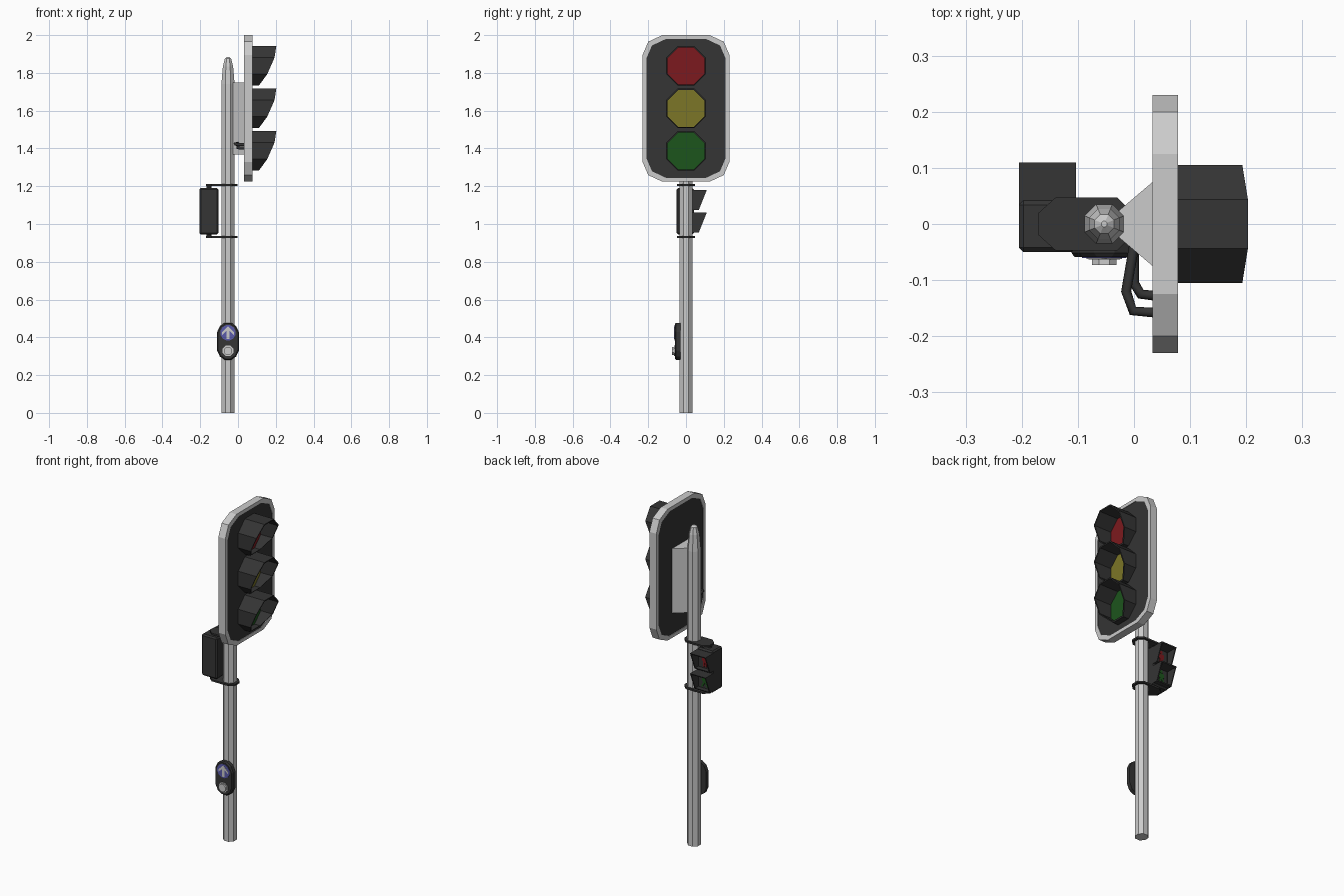
import bpy, bmesh, math
from mathutils import Vector

if "Cube" in bpy.data.objects:
    bpy.data.objects.remove(bpy.data.objects["Cube"])


def mat(name, r, g, b):
    m = bpy.data.materials.new(name)
    m.diffuse_color = (r, g, b, 1)
    m.use_nodes = True
    m.node_tree.nodes["Principled BSDF"].inputs["Base Color"].default_value = m.diffuse_color
    return m


DARK = mat("dark", 0.035, 0.035, 0.035)
RED = mat("red", 0.2, 0.01, 0.013)
YELLOW = mat("yellow", 0.2, 0.18, 0.02)
GREEN = mat("green", 0.012, 0.09, 0.012)
BLUE = mat("blue", 0.1, 0.1, 0.4)


def loft(name, rings, material=None, closed=False):
    """Skin a list of 3D rings; closed joins last ring to first, else both ends are capped."""
    bm = bmesh.new()
    vs = [[bm.verts.new(p) for p in r] for r in rings]
    n = len(vs[0])
    pairs = list(zip(vs, vs[1:])) + ([(vs[-1], vs[0])] if closed else [])
    for a, b in pairs:
        for i in range(n):
            j = (i + 1) % n
            bm.faces.new((a[i], a[j], b[j], b[i]))
    if not closed:
        bm.faces.new(vs[0])
        bm.faces.new(vs[-1])
    bmesh.ops.recalc_face_normals(bm, faces=bm.faces)
    me = bpy.data.meshes.new(name)
    bm.to_mesh(me)
    bm.free()
    ob = bpy.data.objects.new(name, me)
    bpy.context.collection.objects.link(ob)
    if material:
        me.materials.append(material)
    return ob


def place(axis, p, d):
    """2D point in the plane across an axis, at depth d along it."""
    return {"x": (d, p[0], p[1]), "y": (p[0], d, p[1]), "z": (p[0], p[1], d)}[axis]


def prism(name, pts, axis, lo, hi, material=None):
    return loft(name, [[place(axis, p, d) for p in pts] for d in (lo, hi)], material)


def ngon(r, n=8, cx=0, cz=0):
    """Flat-sided polygon, r measured to the flats."""
    R = r / math.cos(math.pi / n)
    return [(cx + R * math.cos((i + 0.5) * 2 * math.pi / n),
             cz + R * math.sin((i + 0.5) * 2 * math.pi / n)) for i in range(n)]


def rounded(w, h, cx=0, cz=0, c=((0, 0.105), (0.03, 0.035), (0.105, 0))):
    """Rectangle of half sizes w, h with faceted corners; c lists corner insets."""
    q = [(w - a, h - b) for a, b in c]
    pts = q + [(-x, z) for x, z in q[::-1]] + [(-x, -z) for x, z in q] + [(x, -z) for x, z in q[::-1]]
    return [(cx + x, cz + z) for x, z in pts]


def hood(name, outer, inner, axis, back, depth):
    """Open visor tube whose front edge is cut by depth(z)."""
    loft(name, [[place(axis, p, back) for p in outer],
                [place(axis, p, depth(p[1])) for p in outer],
                [place(axis, p, depth(p[1])) for p in inner],
                [place(axis, p, back) for p in inner]], DARK, closed=True)


# pole with domed tip
PX = -0.053
loft("pole", [[place("z", p, z) for p in ngon(r, 8, PX)] for r, z in
              ((0.035, 0), (0.035, 1.74), (0.027, 1.835), (0.017, 1.875), (0.005, 1.885))])

# main signal head: rim, panel and rear bracket
MZ, X0, X1 = 1.612, 0.033, 0.078
out, inn = rounded(0.23, 0.388, 0, MZ), rounded(0.21, 0.368, 0, MZ)
loft("signal_rim", [[place("x", p, d) for p in r] for r, d in
                    ((out, X0), (out, X1), (inn, X1), (inn, X0))], closed=True)
prism("signal_panel", inn, "x", X0 + 0.004, X1 - 0.003, DARK)
prism("mount_bracket", [(-0.035, -0.017), (0.038, -0.079), (0.038, 0.079), (-0.035, 0.017)],
      "z", 1.367, 1.748)

# three lamps with visors
for name, z, m in (("red", 1.837, RED), ("yellow", 1.612, YELLOW), ("green", 1.387, GREEN)):
    def cut(v, z=z):
        t = (v - z) / 0.105
        return 0.203 - 0.01 * (1 - t) / 0.59 if t > 0.4 else (
            0.193 - 0.038 * (0.41 - t) / 0.82 if t > -0.42 else 0.155 - 0.045 * (-0.41 - t) / 0.59)
    prism(name + "_lens", ngon(0.1, 8, 0, z), "x", 0.07, 0.08, m)
    hood(name + "_visor", ngon(0.105, 8, 0, z), ngon(0.098, 8, 0, z), "x", 0.072, cut)

# cables from bracket to head
for i, pts in enumerate((
        [(0.0, -0.04, 1.425), (-0.014, -0.12, 1.425), (-0.002, -0.155, 1.42), (0.04, -0.158, 1.42)],
        [(0.0, -0.04, 1.405), (0.0, -0.105, 1.405), (0.012, -0.125, 1.402), (0.04, -0.128, 1.402)])):
    cu = bpy.data.curves.new("cable", "CURVE")
    cu.dimensions = "3D"
    cu.bevel_depth = 0.009
    cu.bevel_resolution = 1
    cu.use_fill_caps = True
    sp = cu.splines.new("POLY")
    sp.points.add(len(pts) - 1)
    for p, co in zip(sp.points, pts):
        p.co = (*co, 1)
    cu.materials.append(DARK)
    bpy.context.collection.objects.link(bpy.data.objects.new(f"cable_{i + 1}", cu))

# pedestrian signal box
BX = -0.154
box = prism("pedestrian_box", [(BX - 0.051, -0.05), (BX + 0.051, -0.05),
                               (BX + 0.051, 0.042), (BX - 0.051, 0.042)], "z", 0.945, 1.19, DARK)
bv = box.modifiers.new("bevel", "BEVEL")
bv.width = 0.008
bv.segments = 1

# pedestrian visors and lit figures
for name, z, m in (("stop", 1.127, RED), ("walk", 1.008, GREEN)):
    def rect(a, b):
        return [(BX + sx * a, z + sz * b) for sx, sz in ((-1, -1), (1, -1), (1, 1), (-1, 1))]
    hood(name + "_visor", rect(0.051, 0.053), rect(0.045, 0.047), "y", 0.035,
         lambda v: 0.11 - (0.053 - (v - z)) * 0.4)
    prism(name + "_figure_head", ngon(0.009, 6, BX, z + 0.031), "y", 0.04, 0.045, m)
    half = [(0.016, 0.02), (0.018, -0.006), (0.01, -0.008), (0.012, -0.04), (0.004, -0.04)]
    if name == "walk":
        half[3:] = [(0.024, -0.04), (0.014, -0.04)]
    body = half + [(0, -0.015)] + [(-x, v) for x, v in half[::-1]]
    prism(name + "_figure_body", [(BX + x, z + v) for x, v in body], "y", 0.04, 0.045, m)

# clamps holding the box to the pole
plate = [(-0.17, -0.02), (-0.14, -0.047), (-0.03, -0.047), (-0.003, -0.02),
         (-0.003, 0.02), (-0.03, 0.047), (-0.14, 0.047), (-0.17, 0.02)]
for name, z, s in (("upper", 1.206, -1), ("lower", 0.931, 1)):
    prism(name + "_clamp", plate, "z", z - 0.005, z + 0.005, DARK)
    prism(name + "_clamp_stud", ngon(0.013, 8, BX), "z", *sorted((z, z + s * 0.022)), DARK)

# push button housing with chamfered front
CORNER = ((0, 0.05), (0.015, 0.017), (0.04, 0))
loft("button_housing", [[place("y", p, d) for p in rounded(w, h, PX, 0.379, CORNER)] for w, h, d in
                        ((0.058, 0.098, -0.03), (0.058, 0.098, -0.052), (0.053, 0.093, -0.059))], DARK)
prism("arrow_disc", ngon(0.04, 12, PX, 0.424), "y", -0.061, -0.055, BLUE)
arrow = [(0, 0.034), (0.032, 0.002), (0.032, -0.012), (0.008, 0.01), (0.008, -0.034)]
arrow += [(-x, z) for x, z in arrow[:0:-1]]
prism("arrow_mark", [(PX + x, 0.424 + z) for x, z in arrow], "y", -0.0625, -0.058)
prism("button_ring", ngon(0.028, 8, PX, 0.328), "y", -0.063, -0.055)
prism("button_cap", ngon(0.022, 8, PX, 0.328), "y", -0.073, -0.06)
